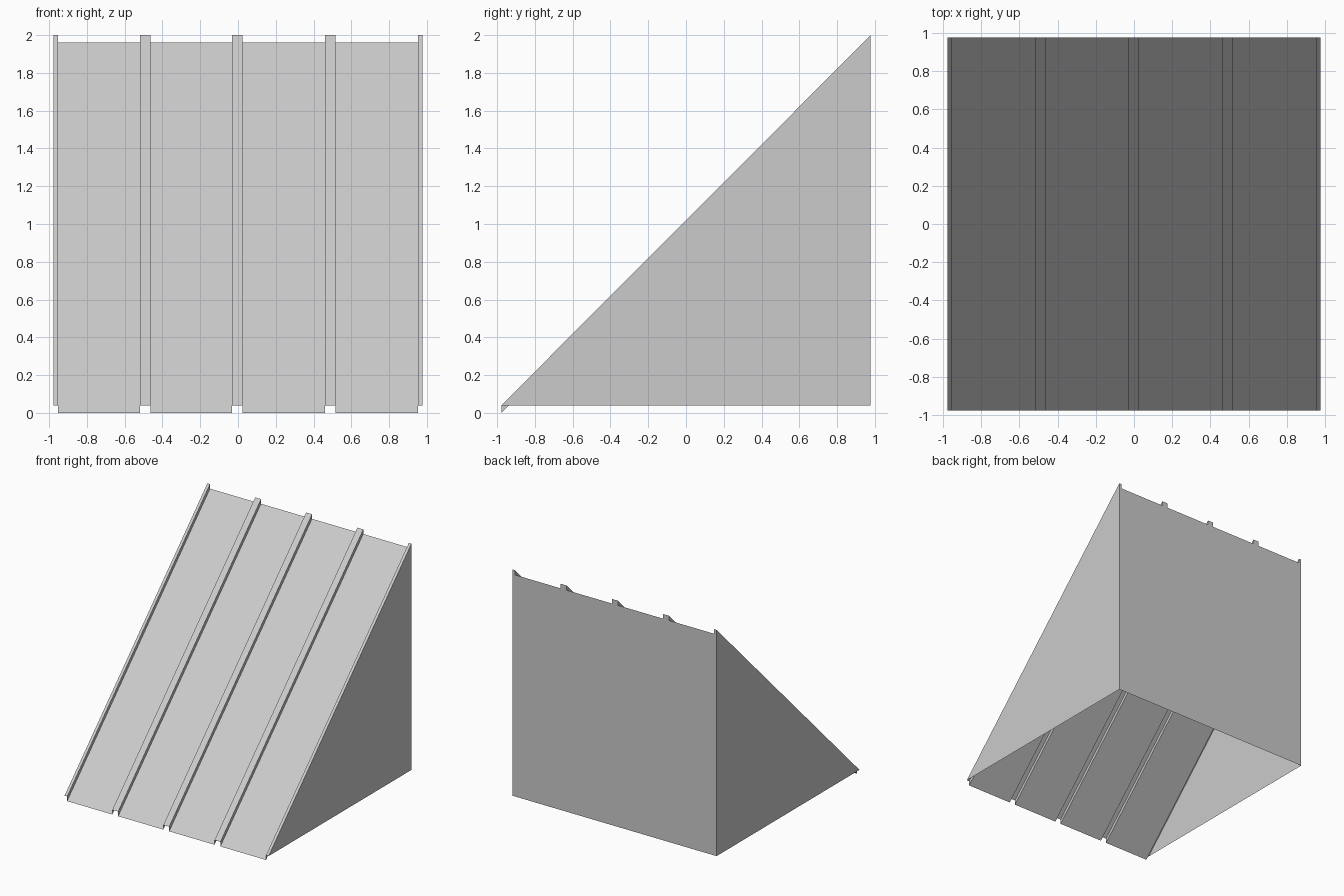
import bpy

if "Cube" in bpy.data.objects:
    bpy.data.objects.remove(bpy.data.objects["Cube"])

H = 0.978              # half width and half depth
RIB, BASE = 0.04, 0.04  # rib height, wall base height
RUN = 2.0 - BASE        # rise of the slope


def add_mesh(name, verts, faces):
    me = bpy.data.meshes.new(name)
    me.from_pydata(verts, [], faces)
    me.update()
    ob = bpy.data.objects.new(name, me)
    bpy.context.collection.objects.link(ob)
    return ob


# Rib cross-section across x: (x, height), half ribs at both ends
profile = [(-H, RIB), (-0.953, RIB), (-0.953, 0)]
for c in (-0.492, -0.003, 0.488):
    a, b = c - 0.028, c + 0.028
    profile += [(a, 0), (a, RIB), (b, RIB), (b, 0)]
profile += [(0.953, 0), (0.953, RIB), (H, RIB)]
n = len(profile)

# Sloping ribbed sheet, a single open surface
front = [(x, -H, h) for x, h in profile]
back = [(x, H, h + RUN) for x, h in profile]
add_mesh("ribbed_roof", front + back,
         [(i, i + 1, n + i + 1, n + i) for i in range(n - 1)])

# Back wall, following the rib outline along its top
add_mesh("back_wall", back + [(H, H, BASE), (-H, H, BASE)],
         [tuple(reversed(range(n + 2)))][::1])

# Triangular side walls, open underneath
for name, s in (("left_wall", -1), ("right_wall", 1)):
    tri = (0, 1, 2) if s > 0 else (2, 1, 0)
    add_mesh(name, [(s * H, -H, BASE), (s * H, H, BASE), (s * H, H, 2.0)], [tri])

# Back wall should face +y
wall = bpy.data.objects["back_wall"].data
if wall.polygons[0].normal.y < 0:
    wall.flip_normals()
